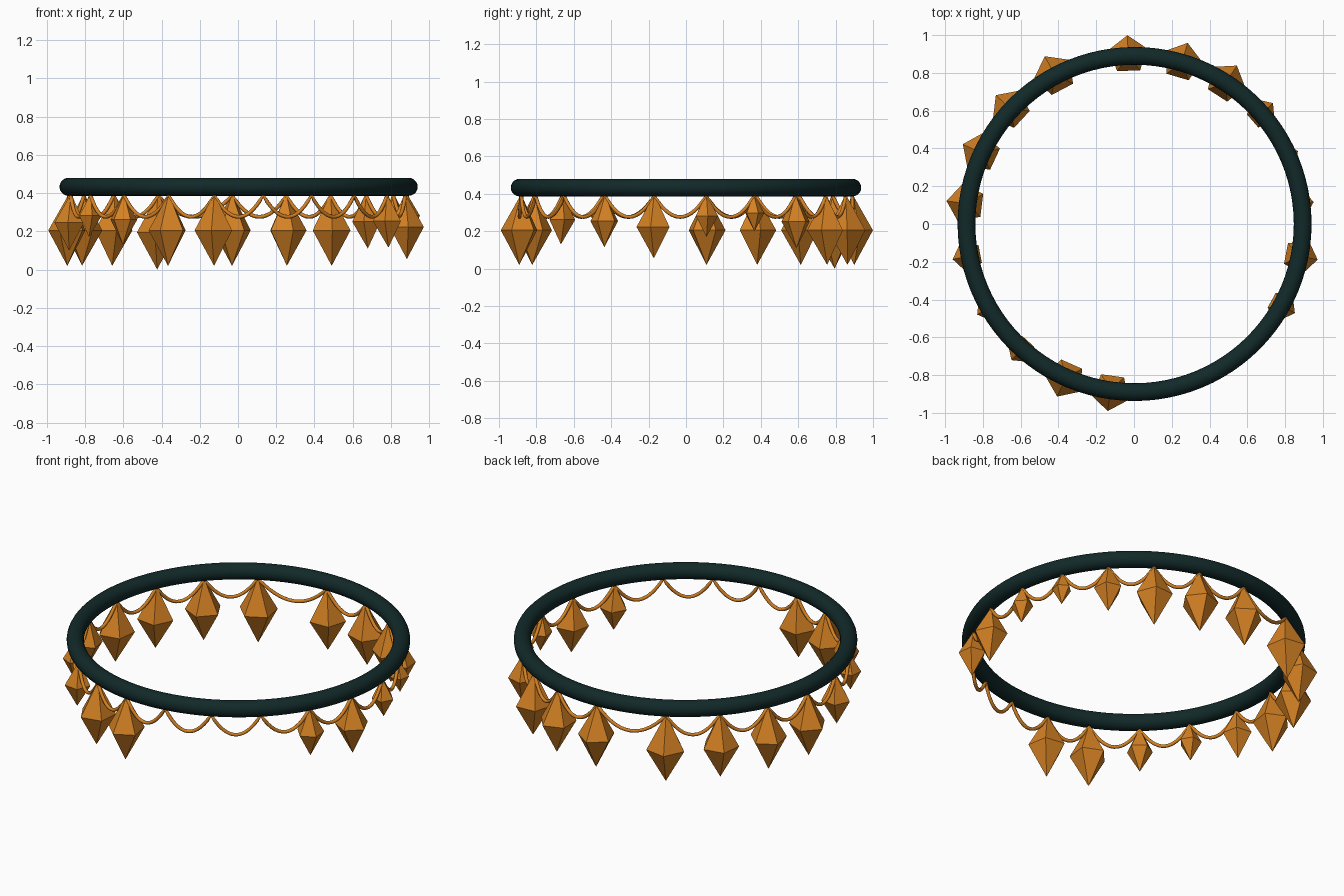
import bpy, bmesh
from math import radians, sin, cos, pi
from mathutils import Vector

if "Cube" in bpy.data.objects:
    bpy.data.objects.remove(bpy.data.objects["Cube"], do_unlink=True)

RING_R, RING_Z, TUBE = 0.89, 0.433, 0.047
HANG_Z, SAG, CORD = 0.388, 0.112, 0.010


def material(name, color):
    m = bpy.data.materials.new(name)
    m.use_nodes = True
    m.diffuse_color = color
    m.node_tree.nodes["Principled BSDF"].inputs["Base Color"].default_value = color
    return m


teal = material("dark teal", (0.006, 0.022, 0.022, 1))
amber = material("amber", (0.66, 0.22, 0.017, 1))


def around(angle, radius, z):
    """Point on the ring; angle 0 is the front, positive toward +x."""
    a = radians(angle)
    return Vector((radius * sin(a), -radius * cos(a), z))


# Main ring
bpy.ops.mesh.primitive_torus_add(major_segments=96, minor_segments=20,
                                 major_radius=RING_R, minor_radius=TUBE,
                                 location=(0.003, 0, RING_Z))
ring = bpy.context.object
ring.name = "ring"
ring.data.materials.append(teal)
bpy.ops.object.shade_smooth()

# Hanging points around the ring, and the height of each pendant's tip
# (None means a bare hanging point)
hangers = [(-152, 0.0), (-133, 0.02), (-115, 0.02), (-97, 0.02), (-79, 0.10),
           (-60, 0.17), (-42, 0.13), (-24, 0.02), (-8, 0.02),
           (8.5, None), (25.5, None), (43, None),
           (61, 0.115), (79, 0.055), (97, 0.17), (114, 0.20), (131, 0.11),
           (147, 0.02), (163.5, 0.02), (182, 0.02)]


# Five-sided pendants, pointed at both ends, one corner facing outward
def pendant(index, angle, tip):
    length = HANG_Z + 0.01 - tip
    radius = 0.275 * length
    bm = bmesh.new()
    top = bm.verts.new(around(angle, RING_R, tip + length))
    low = bm.verts.new(around(angle, RING_R + 0.01, tip))
    centre = around(angle, RING_R + 0.006, tip + 0.49 * length)
    belt = [bm.verts.new(centre + around(angle + 72 * i, radius, 0)) for i in range(5)]
    for a, b in zip(belt, belt[1:] + belt[:1]):
        bm.faces.new((a, b, top))
        bm.faces.new((b, a, low))
    bmesh.ops.recalc_face_normals(bm, faces=bm.faces)
    mesh = bpy.data.meshes.new(f"pendant_{index}")
    bm.to_mesh(mesh)
    bm.free()
    mesh.materials.append(amber)
    obj = bpy.data.objects.new(f"pendant_{index}", mesh)
    bpy.context.collection.objects.link(obj)


for i, (angle, tip) in enumerate(hangers):
    if tip is not None:
        pendant(i, angle, tip)

# Cord draped in swags between neighbouring hanging points
angles = [a for a, _ in hangers] + [hangers[0][0] + 360]
STEPS = 14
path = []
for a, b in zip(angles, angles[1:]):
    for s in range(STEPS):
        t = s / STEPS
        drop = SAG * (1 - (2 * t - 1) ** 2)
        path.append(around(a + (b - a) * t, RING_R, HANG_Z - drop))

SIDES = 8
bm = bmesh.new()
loops = []
for i, p in enumerate(path):
    along = (path((i + 1) % len(path)) if callable(path) else path[(i + 1) % len(path)]) - path[i - 1]
    out = Vector((p.x, p.y, 0)).normalized()
    up = along.normalized().cross(out)
    loops.append([bm.verts.new(p + CORD * (out * cos(2 * pi * k / SIDES) + up * sin(2 * pi * k / SIDES)))
                  for k in range(SIDES)])
for i, loop in enumerate(loops):
    after = loops[(i + 1) % len(loops)]
    for k in range(SIDES):
        n = (k + 1) % SIDES
        bm.faces.new((loop[k], loop[n], after[n], after[k])).smooth = True
bmesh.ops.recalc_face_normals(bm, faces=bm.faces)
mesh = bpy.data.meshes.new("swag_cord")
bm.to_mesh(mesh)
bm.free()
mesh.materials.append(amber)
bpy.context.collection.objects.link(bpy.data.objects.new("swag_cord", mesh))
